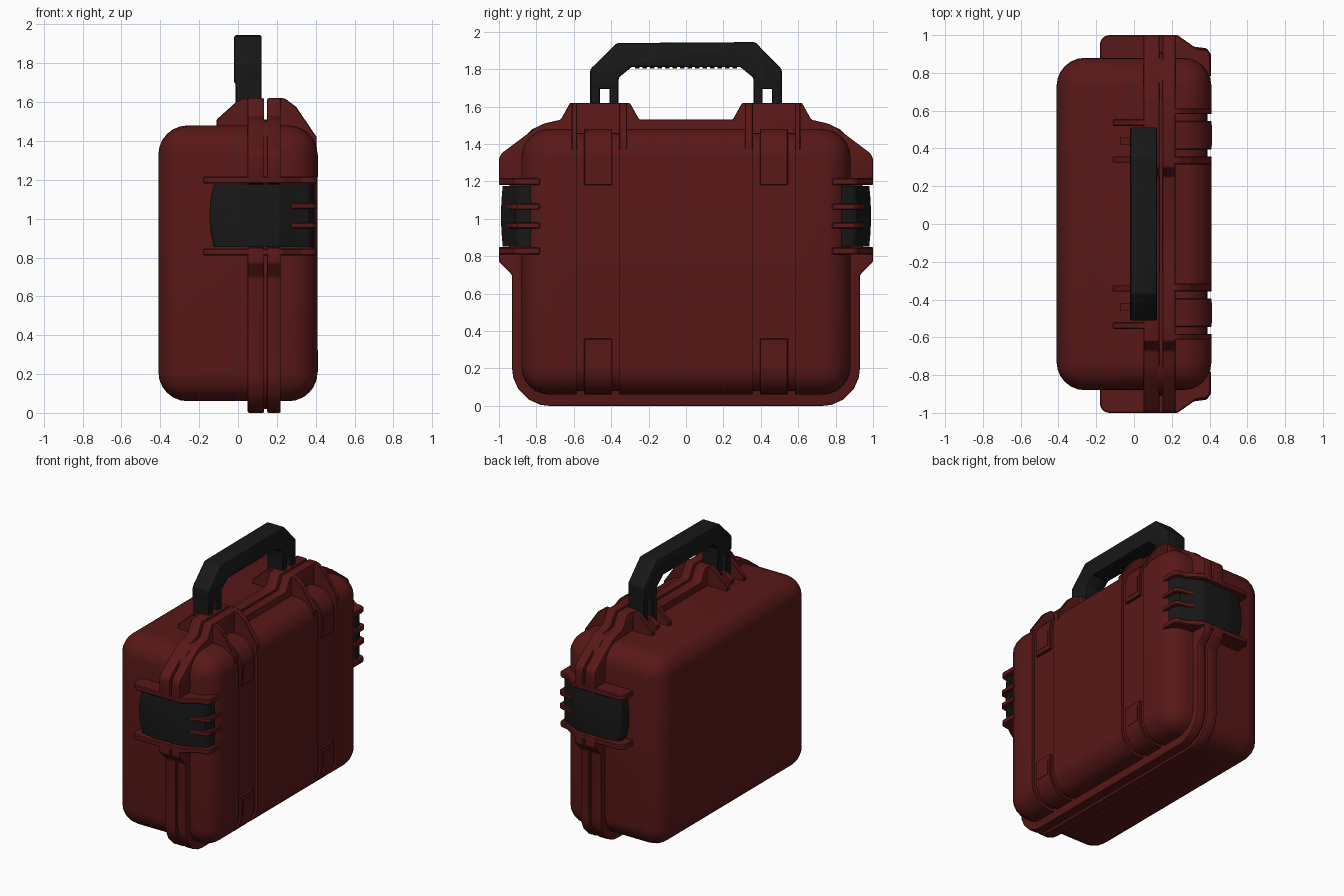
import bpy, bmesh, math
from mathutils import Vector

if "Cube" in bpy.data.objects:
    bpy.data.objects.remove(bpy.data.objects["Cube"])


def material(name, rgb):
    m = bpy.data.materials.new(name)
    m.diffuse_color = (*rgb, 1)
    m.use_nodes = True
    m.node_tree.nodes["Principled BSDF"].inputs["Base Color"].default_value = m.diffuse_color
    return m


RED = material("dark_red_plastic", (0.1, 0.009, 0.009))
BLACK = material("black_plastic", (0.009, 0.009, 0.009))


def rounded(pts, seg=5):
    """Outline from (a, b) or (a, b, radius) corners, with the radii turned into arcs."""
    out = []
    for i, p in enumerate(pts):
        c = Vector(p[:2])
        if len(p) < 3:
            out.append(c)
            continue
        u = (Vector(pts[i - 1][:2]) - c).normalized()
        v = (Vector(pts[(i + 1) % len(pts)][:2]) - c).normalized()
        half = u.angle(v) / 2
        t = p[2] / math.tan(half)
        mid = c + (u + v).normalized() * p[2] / math.sin(half)
        a, b = c + u * t - mid, c + v * t - mid
        for k in range(seg + 1):
            out.append(mid + a.lerp(b, k / seg).normalized() * p[2])
    return out


def finish(name, bm, mat, bevel=0, seg=2):
    bmesh.ops.recalc_face_normals(bm, faces=bm.faces)
    me = bpy.data.meshes.new(name)
    bm.to_mesh(me)
    bm.free()
    ob = bpy.data.objects.new(name, me)
    bpy.context.collection.objects.link(ob)
    me.materials.append(mat)
    if bevel:
        mod = ob.modifiers.new("bevel", 'BEVEL')
        mod.width, mod.segments, mod.limit_method = bevel, seg, 'ANGLE'
        mod.angle_limit = math.radians(40)
        apply(ob, mod)
    return ob


def select(ob):
    bpy.ops.object.select_all(action='DESELECT')
    ob.select_set(True)
    bpy.context.view_layer.objects.active = ob


def apply(ob, mod):
    select(ob)
    bpy.ops.object.modifier_apply(modifier=mod.name)


def prism(name, pts, axis, lo, hi, mat=RED, bevel=0, seg=2):
    """Extrude an outline along an axis: x uses (y, z), y uses (x, z), z uses (x, y)."""
    bm = bmesh.new()

    def place(p, d):
        return {'x': (d, p[0], p[1]), 'y': (p[0], d, p[1]), 'z': (p[0], p[1], d)}[axis]

    outline = rounded(pts)
    a = [bm.verts.new(place(p, lo)) for p in outline]
    b = [bm.verts.new(place(p, hi)) for p in outline]
    bm.faces.new(a)
    bm.faces.new(b)
    for i in range(len(a)):
        bm.faces.new((a[i - 1], a[i], b[i], b[i - 1]))
    return finish(name, bm, mat, bevel, seg)


def box(name, x, y, z, mat=RED, bevel=0, seg=2):
    return prism(name, [(x[0], y[0]), (x[1], y[0]), (x[1], y[1]), (x[0], y[1])],
                 'z', *z, mat, bevel, seg)


def mirrored(half):
    """Complete a right-hand outline with its left-hand mirror image."""
    return half + [(-p[0], *p[1:]) for p in reversed(half)]


# Main rounded case, with two strap channels wrapping the front
body = box("case_body", (-0.41, 0.41), (-0.88, 0.88), (0.06, 1.48), RED, 0.15, 6)
channel = [(0.2, 1.6), (0.6, 1.6), (0.6, -0.1), (0.2, -0.1), (0.2, 0.08),
           (0.39, 0.08, 0.13), (0.39, 1.46, 0.13), (0.2, 1.46)]
for s in (-1, 1):
    cutter = prism("channel_cutter", channel, 'y', *sorted((s * 0.357, s * 0.582)))
    cutter.hide_render = True
    mod = body.modifiers.new("channel", 'BOOLEAN')
    mod.operation, mod.object, mod.solver = 'DIFFERENCE', cutter, 'EXACT'
    apply(body, mod)
    bpy.data.objects.remove(cutter)

# Closing flange in two halves, with shoulders and handle humps
flange = mirrored([(0.93, 0, 0.2), (0.93, 0.70), (1, 0.77), (1, 0.85), (0.94, 0.85),
                   (0.94, 1.18), (1, 1.18), (1, 1.34, 0.06), (0.78, 1.505, 0.2),
                   (0.67, 1.53), (0.62, 1.62), (0.30, 1.62), (0.25, 1.53)])
prism("rear_flange", flange, 'x', 0.05, 0.135, RED, 0.008)
prism("lid_flange", flange, 'x', 0.15, 0.22, RED, 0.008)

# Seal recessed in the gap between the halves
prism("gasket", mirrored([(0.91, 0.02, 0.19), (0.91, 1.51, 0.19)]), 'x', 0.12, 0.165)

pad = [(0.37, 1.18), (0.41, 1.18), (0.41, 1.48, 0.15), (0.2, 1.48), (0.2, 1.44), (0.37, 1.40)]
front_rib = [(0.20, 1.40), (0.20, 1.62), (0.24, 1.62, 0.03), (0.30, 1.575, 0.05),
             (0.405, 1.42), (0.405, 1.35), (0.38, 1.35)]
rear_rib = [(-0.11, 1.46), (-0.11, 1.51), (-0.01, 1.60), (0.02, 1.62), (0.07, 1.62), (0.07, 1.46)]
middle_rib = [(-0.075, 1.46), (-0.075, 1.51), (-0.02, 1.55), (0.07, 1.55), (0.07, 1.46)]

for s, side in ((-1, "left"), (1, "right")):
    def span(a, b):
        return sorted((s * a, s * b))

    def plan(pts):
        return [(p[0], s * p[1], *p[2:]) for p in pts]

    # Raised strap pads at the top and bottom of each channel
    prism(f"upper_pad_{side}", pad, 'y', *span(0.395, 0.545), RED, 0.004, 1)
    prism(f"lower_pad_{side}", [(p[0], 1.54 - p[1], *p[2:]) for p in pad], 'y',
          *span(0.395, 0.545), RED, 0.004, 1)
    # Thin frame lines on the pads
    for n, z in (("upper", (1.215, 1.33)), ("lower", (0.21, 0.325))):
        box(f"{n}_pad_inset_{side}", (0.40, 0.413), span(0.415, 0.525), z)

    # Gussets bracing the humps front and back
    for i, (a, b) in enumerate(((0.315, 0.357), (0.582, 0.612))):
        prism(f"front_gusset_{side}_{i}", front_rib, 'y', *span(a, b), RED, 0.004, 1)
    for i, (a, b) in enumerate(((0.325, 0.358), (0.52, 0.555))):
        prism(f"rear_gusset_{side}_{i}", rear_rib, 'y', *span(a, b), RED, 0.004, 1)
    prism(f"pivot_rib_{side}", middle_rib, 'y', *span(0.418, 0.458))

    # Guard shelves above and below the latch
    guard = plan([(-0.18, 0.86), (-0.18, 1.0, 0.05), (0.23, 1.0, 0.03), (0.33, 0.93, 0.04),
                  (0.405, 0.92, 0.04), (0.405, 0.78), (0.30, 0.78)])
    for n, z in (("upper", (1.18, 1.218)), ("lower", (0.81, 0.848))):
        prism(f"{n}_latch_guard_{side}", guard, 'z', *z, RED, 0.006, 1)

    # Wrapped latch plate with a bowed rear edge
    latch = prism(f"latch_{side}", plan([(-0.125, 0.86), (-0.125, 0.955, 0.02), (-0.02, 0.978, 0.2),
                                         (0.21, 0.98, 0.06), (0.31, 0.925, 0.06),
                                         (0.375, 0.90, 0.03), (0.392, 0.83), (0.25, 0.83)]),
                  'z', 0.853, 1.177, BLACK)
    bm = bmesh.new()
    bm.from_mesh(latch.data)
    upright = [e for e in bm.edges if abs(e.verts[0].co.z - e.verts[1].co.z) > 0.1]
    bmesh.ops.subdivide_edges(bm, edges=upright, cuts=5, use_grid_fill=True)
    for v in bm.verts:
        bow = 1 - ((v.co.z - 1.015) / 0.162) ** 2
        if v.co.x < -0.09:
            v.co.x -= 0.022 * bow
        if abs(v.co.y) > 0.9:
            v.co.y += s * 0.009 * bow
    bm.to_mesh(latch.data)
    bm.free()

    # Two corner fins over each latch
    fin = plan([(0.27, 0.86), (0.27, 0.955), (0.31, 0.94), (0.385, 0.93), (0.407, 0.90),
                (0.407, 0.78), (0.30, 0.78)])
    for i, z in enumerate((0.965, 1.065)):
        prism(f"corner_fin_{side}_{i}", fin, 'z', z - 0.016, z + 0.016, RED, 0.005, 1)

    # Handle legs, two prongs per side
    for i, (a, b) in enumerate(((0.36, 0.41), (0.46, 0.512))):
        box(f"handle_prong_{side}_{i}", (-0.012, 0.12), span(a, b), (1.49, 1.72), BLACK, 0.005, 1)

# Carry handle
grip = [(0.36, 1.695), (0.512, 1.695), (0.512, 1.80), (0.37, 1.945), (-0.37, 1.94),
        (-0.512, 1.80), (-0.512, 1.695), (-0.36, 1.695), (-0.36, 1.755), (-0.29, 1.812),
        (0.29, 1.812), (0.36, 1.755)]
prism("handle", grip, 'x', -0.02, 0.122, BLACK, 0.01)

# Fine grip ridges on the underside of the handle
for i in range(14):
    y = -0.26 + i * 0.04
    box(f"grip_ridge_{i}", (0.0, 0.10), (y - 0.012, y + 0.012), (1.803, 1.82), BLACK)

# Smooth rounded surfaces, keep crisp edges
for ob in list(bpy.data.objects):
    select(ob)
    bpy.ops.object.shade_smooth_by_angle(angle=math.radians(32))
